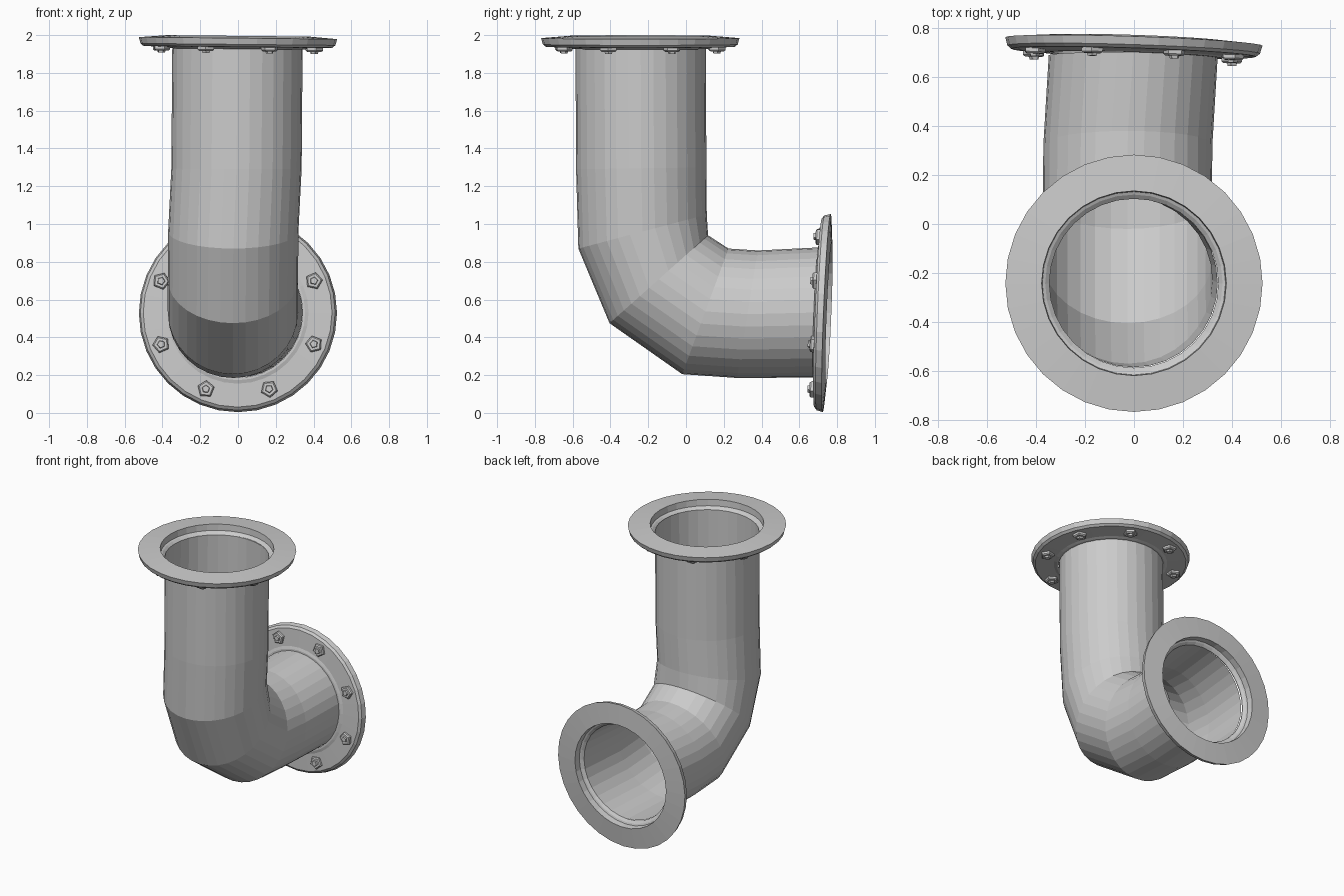
import bpy, bmesh, math
from mathutils import Vector

if "Cube" in bpy.data.objects:
    bpy.data.objects.remove(bpy.data.objects["Cube"])

SIDES = 32


def skin(name, rings, close=False, caps=False):
    """Bridge a list of equal-length point rings into a flat-shaded object."""
    bm = bmesh.new()
    vs = [[bm.verts.new(p) for p in ring] for ring in rings]
    n = len(vs[0])
    pairs = list(zip(vs, vs[1:])) + ([(vs[-1], vs[0])] if close else [])
    for a, b in pairs:
        for i in range(n):
            j = (i + 1) % n
            bm.faces.new((a[i], a[j], b[j], b[i]))
    if caps:
        bm.faces.new(vs[0])
        bm.faces.new(vs[-1])
    bmesh.ops.recalc_face_normals(bm, faces=bm.faces)
    mesh = bpy.data.meshes.new(name)
    bm.to_mesh(mesh)
    bm.free()
    obj = bpy.data.objects.new(name, mesh)
    bpy.context.collection.objects.link(obj)
    return obj


def circle(c, u, v, r, n, phase=0.0):
    return [c + r * (math.cos(phase + i * math.tau / n) * u
                     + math.sin(phase + i * math.tau / n) * v) for i in range(n)]


# flange section: (radius, depth behind the outer face)
FLANGE = [(0.345, 0.064), (0.362, 0.050), (0.374, 0.045), (0.377, 0.0),
          (0.525, 0.012), (0.516, 0.045), (0.500, 0.058), (0.376, 0.063),
          (0.358, 0.069), (0.345, 0.069)]
# nut and bolt-end section
NUT = [(0.046, 0.050), (0.046, 0.074), (0.038, 0.081), (0.022, 0.081), (0.019, 0.092)]


def flange(name, centre, normal):
    c, n = Vector(centre), Vector(normal).normalized()
    u = Vector((1, 0, 0))
    u = (u - n * u.dot(n)).normalized()
    v = n.cross(u)
    skin(name, [circle(c - n * d, u, v, r, SIDES) for r, d in FLANGE], close=True)
    # eight five-sided nuts on the rear face
    for k in range(8):
        a = (k + 0.5) * math.tau / 8
        p = c + 0.438 * (math.cos(a) * u + math.sin(a) * v)
        skin(f"{name}_nut_{k + 1}",
             [circle(p - n * d, u, v, r, 5, a + 0.3) for r, d in NUT], caps=True)


# bent pipe: centre x, then outer-bend and inner-bend points as (y, z)
PATH = [(-0.003, (-0.585, 1.935), (0.105, 1.935)),
        (-0.008, (-0.582, 1.29), (0.108, 1.30)),
        (-0.025, (-0.570, 0.87), (0.110, 1.05)),
        (-0.027, (-0.405, 0.475), (0.117, 0.94)),
        (-0.027, (-0.020, 0.205), (0.225, 0.87)),
        (-0.025, (0.270, 0.185), (0.380, 0.86)),
        (-0.003, (0.675, 0.187), (0.703, 0.876))]
rings = []
for x, o, i in PATH:
    a, b = Vector((x, *o)), Vector((x, *i))
    rings.append(circle((a + b) / 2, Vector((1, 0, 0)), (b - a) / 0.69, 0.345, SIDES))
skin("bent_pipe", rings)

# end flanges
flange("top_flange", (0, -0.242, 1.996), (0.01, 0, 1))
flange("side_flange", (0, 0.757, 0.528), (0.033, 1, -0.04))
